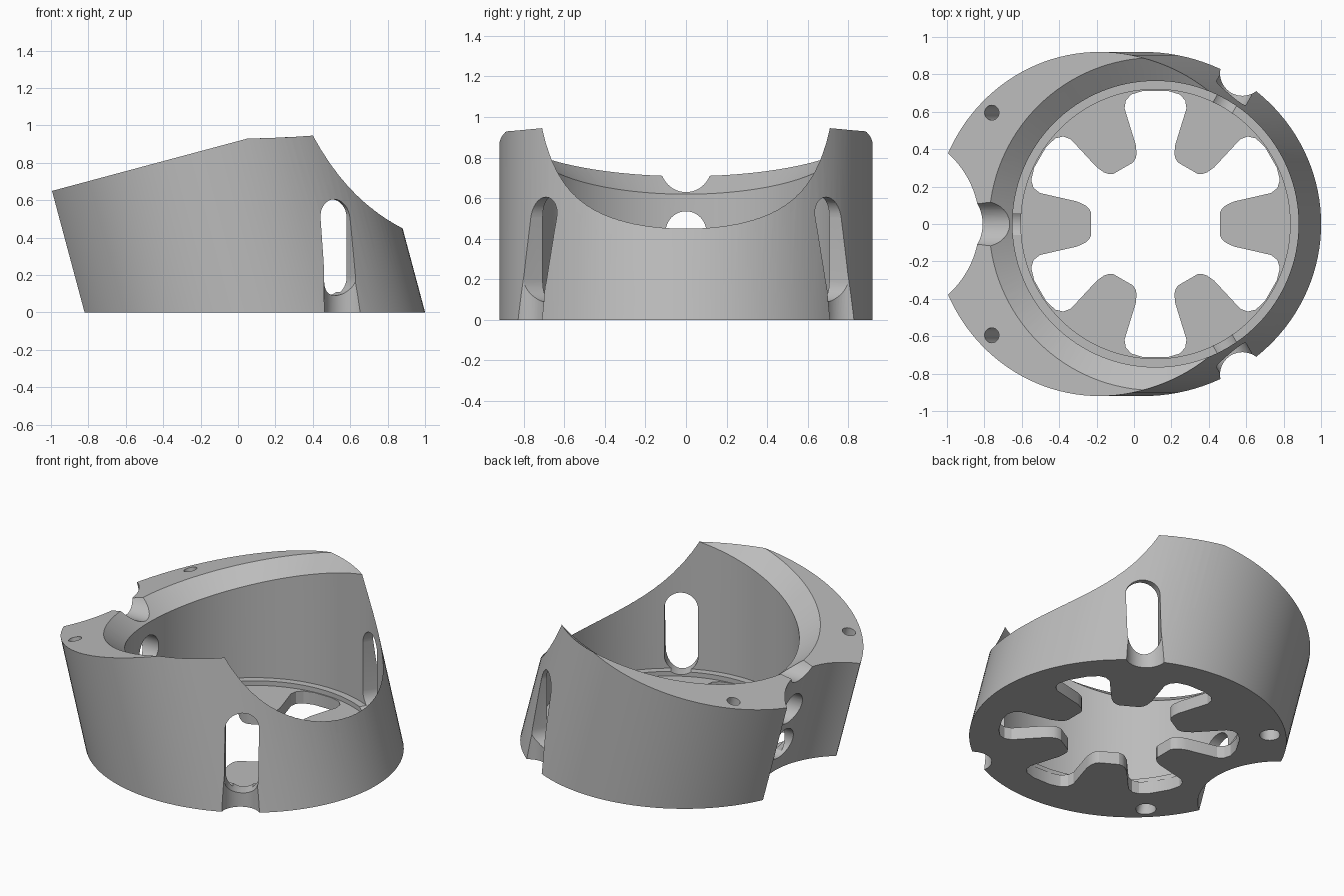
import bpy, bmesh
from math import cos, sin, tan, radians, pi
from mathutils import Matrix, Vector

if "Cube" in bpy.data.objects:
    bpy.data.objects.remove(bpy.data.objects["Cube"])

grey = bpy.data.materials.new("plain_grey")
grey.use_nodes = True
grey.diffuse_color = (0.5, 0.5, 0.5, 1)
grey.node_tree.nodes["Principled BSDF"].inputs["Base Color"].default_value = grey.diffuse_color

TILT = radians(15)
LEAN = Matrix.Translation((0.048, 0, 0)) @ Matrix.Rotation(-TILT, 4, 'Y')
BORE_X = 0.115
SEGS = 128


def loft(name, rings):
    """Closed solid skinned through matching rings."""
    bm = bmesh.new()
    loops = [[bm.verts.new(p) for p in ring] for ring in rings]
    n = len(loops[0])
    for low, high in zip(loops, loops[1:]):
        for i in range(n):
            j = (i + 1) % n
            bm.faces.new((low[i], low[j], high[j], high[i]))
    bm.faces.new(loops[0][::-1])
    bm.faces.new(loops[-1])
    bmesh.ops.recalc_face_normals(bm, faces=bm.faces)
    mesh = bpy.data.meshes.new(name)
    bm.to_mesh(mesh)
    bm.free()
    obj = bpy.data.objects.new(name, mesh)
    bpy.context.collection.objects.link(obj)
    return obj


def circle(r, height, cx=0, cy=0, n=SEGS):
    """Ring whose height is a function of x."""
    pts = [(cx + r * cos(2 * pi * i / n), cy + r * sin(2 * pi * i / n)) for i in range(n)]
    return [Vector((x, y, height(x))) for x, y in pts]


def rod(name, r, z0, z1, cx=0, cy=0, matrix=None, n=48):
    obj = loft(name, [circle(r, lambda x, z=z: z, cx, cy, n) for z in (z0, z1)])
    if matrix:
        obj.data.transform(matrix)
    return obj


def cut(cutter):
    cutter.hide_render = True
    mod = body.modifiers.new("cut", 'BOOLEAN')
    mod.operation = 'DIFFERENCE'
    mod.solver = 'EXACT'
    mod.object = cutter
    bpy.ops.object.modifier_apply(modifier=mod.name)
    bpy.data.objects.remove(cutter)


# Leaning outer shell
body = rod("leaning_collar", 0.92, -0.6, 0.897, matrix=LEAN, n=SEGS)
body.data.materials.append(grey)
bpy.context.view_layer.objects.active = body
body.select_set(True)

# Flat underside
cut(loft("ground_cut", [[Vector((x, y, z)) for x, y in ((-3, -3), (3, -3), (3, 3), (-3, 3))]
                        for z in (-2, 0)]))

# Scooped recess on the low side, parallel to the shell
cut(rod("recess", 0.497, -1, 2, cx=-1.162, matrix=LEAN, n=SEGS))

# Upright bore with a stepped floor and a bevelled mouth
profile = [(0.72, lambda x: 0.08), (0.72, lambda x: 0.11), (0.765, lambda x: 0.11),
           (0.765, lambda x: 0.821 + 0.31 * x),
           (0.89, lambda x: 0.916 + tan(TILT) * x), (0.89, lambda x: 2)]
cut(loft("bore", [circle(r, h, BORE_X) for r, h in profile]))

# Six-lobed opening in the floor
half = [(0.35, 9.9), (0.365, 13), (0.39, 15), (0.437, 16), (0.64, 15),
        (0.68, 16.5), (0.705, 19.5), (0.715, 25)]
sector = half + [(r, 60 - a) for r, a in reversed(half)]
star = [(r, radians(a + 60 * k)) for k in range(6) for r, a in sector]
cut(loft("floor_opening", [[Vector((BORE_X + r * cos(a), r * sin(a), z)) for r, a in star]
                           for z in (-0.2, 0.3)]))

# Two tall slots with vertical outer grooves
for side in (-1, 1):
    turn = Matrix.Translation((BORE_X, 0, 0)) @ Matrix.Rotation(side * pi / 3, 4, 'Z')
    arc = [(0.1 * cos(pi * i / 16), 0.1 * sin(pi * i / 16)) for i in range(17)]
    outline = [(y, 0.505 + z) for y, z in arc] + [(-y, 0.19 - z) for y, z in arc]
    slot = loft("slot", [[Vector((x, y, z)) for y, z in outline] for x in (0.6, 1.3)])
    slot.data.transform(turn)
    cut(slot)
    cut(rod("groove", 0.12, -0.2, 0.5, cx=0.93, matrix=turn))

# Cross holes and the top notch through the low wall
for r, z in ((0.1, 0.19), (0.1, 0.435), (0.125, 0.755)):
    aim = Matrix.Translation((0, 0, z)) @ Matrix.Rotation(-pi / 2, 4, 'Y')
    cut(rod("cross_hole", r, 0.5, 1.3, matrix=aim))

# Screw holes along the lean, widened at the underside
for side in (-1, 1):
    spot = LEAN.inverted() @ Vector((-0.76, side * 0.595, 0.71))
    cut(rod("screw_hole", 0.04, -0.5, 1.5, cx=spot.x, cy=spot.y, matrix=LEAN))
    cut(rod("screw_seat", 0.06, -0.2, 0.15, cx=-0.57, cy=side * 0.57))

bpy.ops.object.shade_smooth_by_angle(angle=radians(25))
